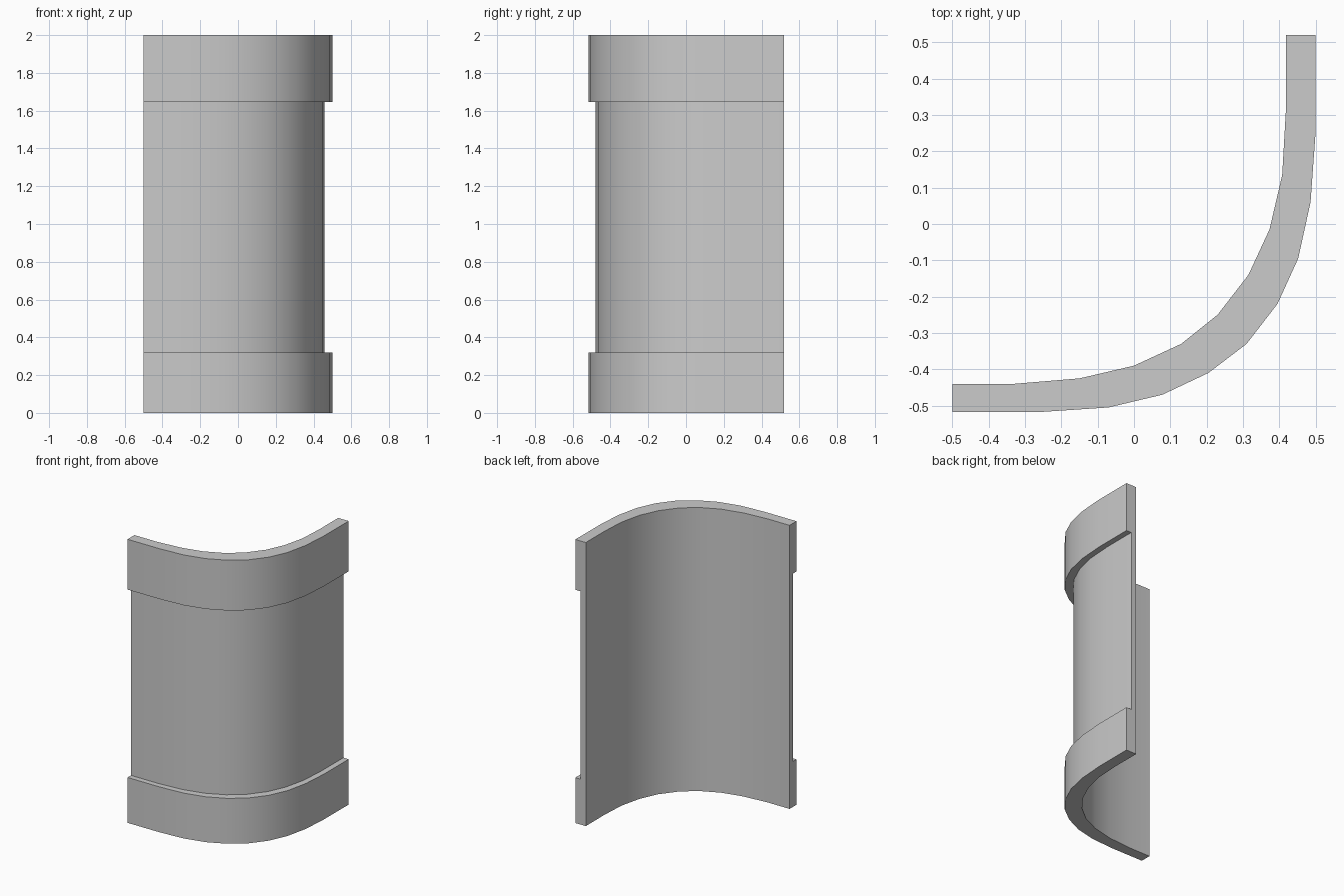
import bpy, bmesh

if "Cube" in bpy.data.objects:
    bpy.data.objects.remove(bpy.data.objects["Cube"])

# Plan profiles of the quarter-round wall, from the front-left end to the back-right end
outer = [(-0.5, -0.517), (-0.25, -0.517), (-0.07, -0.505), (0.078, -0.47),
         (0.205, -0.41), (0.31, -0.33), (0.395, -0.22), (0.452, -0.095),
         (0.486, 0.06), (0.499, 0.24), (0.5, 0.52)]
inner = [(-0.5, -0.44), (-0.33, -0.44), (-0.15, -0.425), (0.0, -0.39),
         (0.13, -0.33), (0.23, -0.25), (0.315, -0.14), (0.373, -0.015),
         (0.408, 0.135), (0.418, 0.31), (0.418, 0.52)]
recess = [((a[0] + b[0]) / 2, (a[1] + b[1]) / 2) for a, b in zip(outer, inner)]

# Vertical section: base band, recessed shaft, top band, plain inside
section = [(inner, 0), (outer, 0), (outer, 0.32), (recess, 0.32),
           (recess, 1.645), (outer, 1.645), (outer, 2), (inner, 2)]

bm = bmesh.new()
rings = [[bm.verts.new((*path[i], z)) for path, z in section]
         for i in range(len(outer))]

# Sweep the section along the curve
n = len(section)
for a, b in zip(rings, rings[1:]):
    for j in range(n):
        k = (j + 1) % n
        bm.faces.new((a[j], a[k], b[k], b[j]))

# Flat ends
bm.faces.new(rings[0])
bm.faces.new(rings[-1])
bmesh.ops.recalc_face_normals(bm, faces=bm.faces)

mesh = bpy.data.meshes.new("curved_wall_panel")
bm.to_mesh(mesh)
bm.free()
panel = bpy.data.objects.new("curved_wall_panel", mesh)
bpy.context.collection.objects.link(panel)

# Smooth curve with crisp band edges
bpy.context.view_layer.objects.active = panel
panel.select_set(True)
bpy.ops.object.shade_smooth_by_angle()
